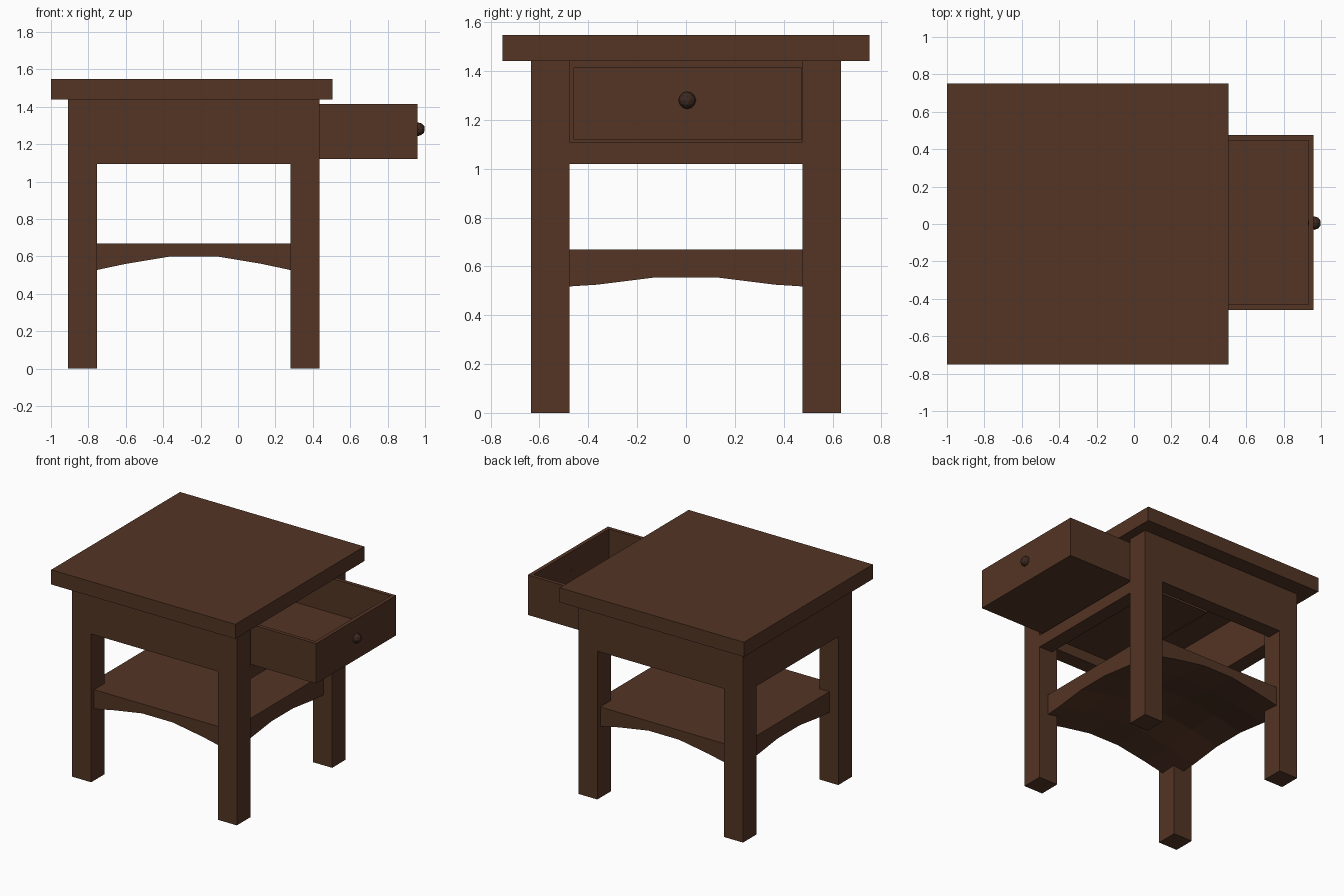
import bpy, bmesh

if "Cube" in bpy.data.objects:
    bpy.data.objects.remove(bpy.data.objects["Cube"])


def material(name, rgb):
    m = bpy.data.materials.new(name)
    m.diffuse_color = (*rgb, 1)
    m.use_nodes = True
    m.node_tree.nodes["Principled BSDF"].inputs["Base Color"].default_value = m.diffuse_color
    return m


WOOD = material("brown wood", (0.088, 0.035, 0.018))
DARK = material("dark knob", (0.045, 0.022, 0.014))


def finish(name, bm, mat):
    bmesh.ops.recalc_face_normals(bm, faces=bm.faces)
    me = bpy.data.meshes.new(name)
    bm.to_mesh(me)
    bm.free()
    me.materials.append(mat)
    ob = bpy.data.objects.new(name, me)
    bpy.context.collection.objects.link(ob)
    return ob


def box(name, x0, x1, y0, y1, z0, z1):
    bm = bmesh.new()
    bmesh.ops.create_cube(bm, size=1)
    for v in bm.verts:
        v.co = (x1 if v.co.x > 0 else x0,
                y1 if v.co.y > 0 else y0,
                z1 if v.co.z > 0 else z0)
    return finish(name, bm, WOOD)


# table top
box("table_top", -1.0, 0.505, -0.752, 0.752, 1.44, 1.548)

# legs
for xn, x0, x1 in (("back", -0.91, -0.755), ("drawer", 0.28, 0.435)):
    for yn, y0, y1 in (("left", -0.635, -0.477), ("right", 0.477, 0.635)):
        box(f"{xn}_{yn}_leg", x0, x1, y0, y1, 0, 1.44)

# aprons flush with the legs, and the rail under the drawer
box("left_apron", -0.755, 0.28, -0.635, -0.525, 1.095, 1.44)
box("right_apron", -0.755, 0.28, 0.525, 0.635, 1.095, 1.44)
box("back_apron", -0.91, -0.80, -0.477, 0.477, 1.095, 1.44)
box("drawer_rail", 0.325, 0.435, -0.477, 0.477, 1.02, 1.11)

# lower shelf: flat top, underside vaulted in both directions
STEPS = (-0.6, -0.365, -0.125, 0.125, 0.365, 0.6)
DROP_X = (0.09, 0.04, 0, 0, 0.04, 0.09)
DROP_Y = (0.045, 0.03, 0, 0, 0.03, 0.045)
bm = bmesh.new()
n = len(STEPS)
grids = []
for top in (True, False):
    grids.append([[bm.verts.new((-0.2375 + STEPS[i], STEPS[j],
                                 0.67 if top else 0.645 - DROP_X[i] - DROP_Y[j]))
                   for j in range(n)] for i in range(n)])
for g in grids:
    for i in range(n - 1):
        for j in range(n - 1):
            bm.faces.new((g[i][j], g[i + 1][j], g[i + 1][j + 1], g[i][j + 1]))
bmesh.ops.bridge_loops(bm, edges=[e for e in bm.edges if e.is_boundary])
finish("lower_shelf", bm, WOOD)

# open drawer: box whose top face is inset and sunk
bm = bmesh.new()
bmesh.ops.create_cube(bm, size=1)
for v in bm.verts:
    v.co = (0.96 if v.co.x > 0 else -0.25,
            0.475 if v.co.y > 0 else -0.46,
            1.415 if v.co.z > 0 else 1.12)
bm.normal_update()
lid = max(bm.faces, key=lambda f: f.calc_center_median().z)
bmesh.ops.inset_region(bm, faces=[lid], thickness=0.04)
sunk = bmesh.ops.extrude_discrete_faces(bm, faces=[lid])["faces"]
for v in sunk[0].verts:
    v.co.z = 1.16
finish("drawer", bm, WOOD)

# faceted knob
bm = bmesh.new()
bmesh.ops.create_icosphere(bm, subdivisions=2, radius=0.036)
for v in bm.verts:
    v.co = (v.co.x + 0.964, v.co.y + 0.005, v.co.z + 1.28)
finish("drawer_knob", bm, DARK)
